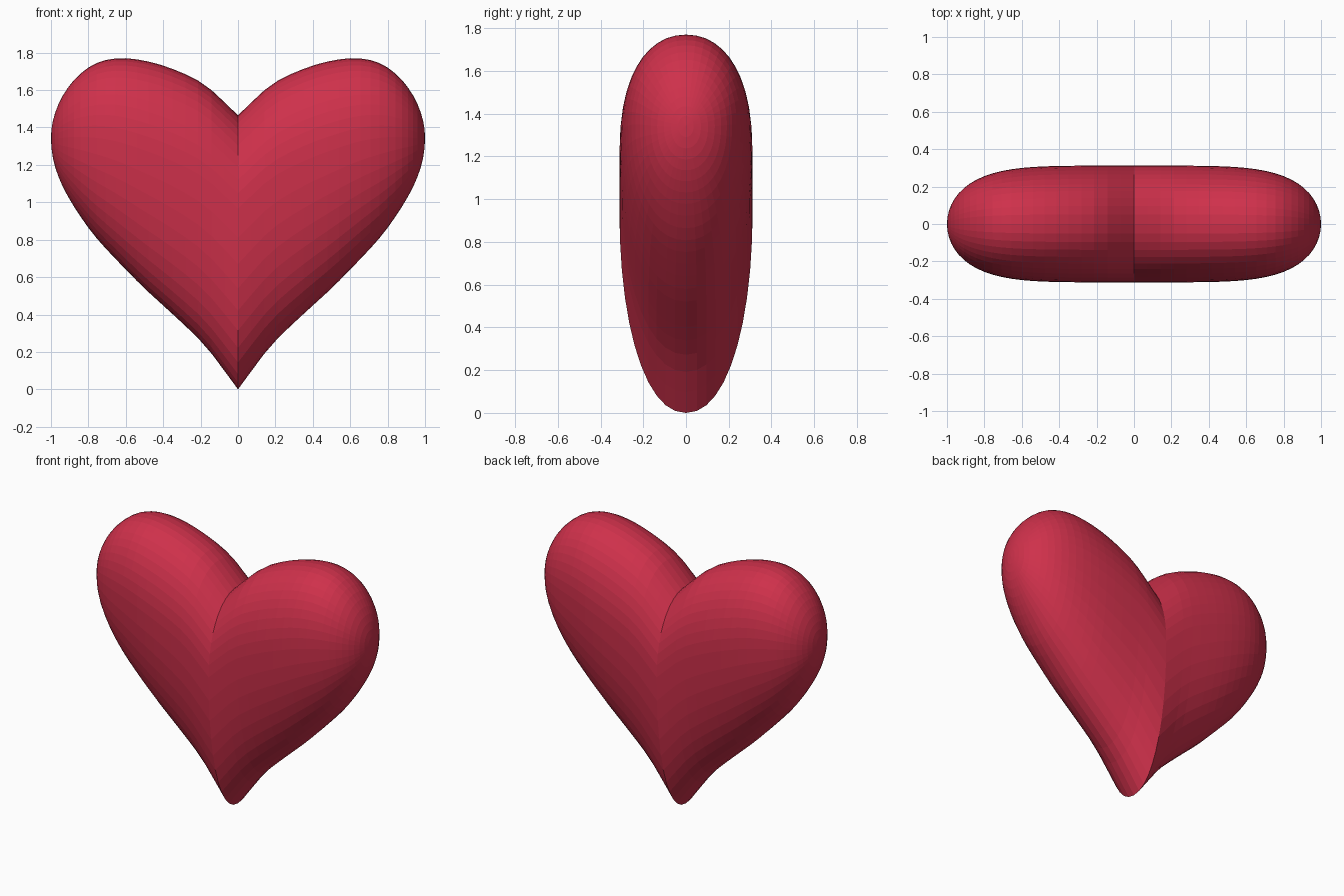
import bpy, bmesh, math

if "Cube" in bpy.data.objects:
    bpy.data.objects.remove(bpy.data.objects["Cube"])

# Outline heights of the right half at x = sin(0, 10, ... 90 degrees)
Z_TOP = [1.465, 1.625, 1.71, 1.757, 1.77, 1.74, 1.665, 1.565, 1.455, 1.345]
Z_LOW = [0.0, 0.23, 0.395, 0.54, 0.685, 0.82, 0.96, 1.09, 1.215, 1.345]
STATIONS, AROUND, DEPTH = 22, 44, 0.312


def sample(table, u):
    """Smooth (Catmull-Rom) lookup, u from 0 to 1."""
    f = u * (len(table) - 1)
    i = min(int(f), len(table) - 2)
    t = f - i
    b, c = table[i], table[i + 1]
    a = table[i - 1] if i > 0 else 2 * b - c
    d = table[i + 2] if i + 2 < len(table) else 2 * c - b
    return b + 0.5 * t * (c - a + t * (2*a - 5*b + 4*c - d + t * (3*(b - c) + d - a)))


def power(v, p):
    return math.copysign(abs(v) ** p, v)


# Half heart: egg-shaped cross-sections lofted from the crease to the side
bm = bmesh.new()
rings = []
for s in range(STATIONS):
    u = s / STATIONS
    x = math.sin(u * math.pi / 2)
    top, low = sample(Z_TOP, u), sample(Z_LOW, u)
    mid = low + (top - low) * (0.66 - 0.16 * u)
    depth = DEPTH * math.sqrt(1 - x ** 5)
    ring = []
    for k in range(AROUND):
        a = 2 * math.pi * k / AROUND
        c, n = power(math.cos(a), 0.93), power(math.sin(a), 0.93)
        z = mid + c * ((top - mid) if c > 0 else (mid - low))
        ring.append(bm.verts.new((x, depth * n, z)))
    rings.append(ring)
for r0, r1 in zip(rings, rings[1:]):
    for k in range(AROUND):
        j = (k + 1) % AROUND
        bm.faces.new((r0[k], r0[j], r1[j], r1[k]))
tip = bm.verts.new((1, 0, Z_TOP[-1]))
for k in range(AROUND):
    bm.faces.new((rings[-1][k], rings[-1][(k + 1) % AROUND], tip))
bmesh.ops.recalc_face_normals(bm, faces=bm.faces)
if max(bm.faces, key=lambda f: f.calc_center_median().x).normal.x < 0:
    bmesh.ops.reverse_faces(bm, faces=bm.faces)
mesh = bpy.data.meshes.new("heart")
bm.to_mesh(mesh)
bm.free()

# Whole heart, mirrored across the crease
heart = bpy.data.objects.new("heart", mesh)
bpy.context.collection.objects.link(heart)
mirror = heart.modifiers.new("mirror", 'MIRROR')
mirror.use_clip = True
red = bpy.data.materials.new("red")
red.diffuse_color = (0.62, 0.03, 0.07, 1)
red.use_nodes = True
red.node_tree.nodes["Principled BSDF"].inputs["Base Color"].default_value = red.diffuse_color
mesh.materials.append(red)
